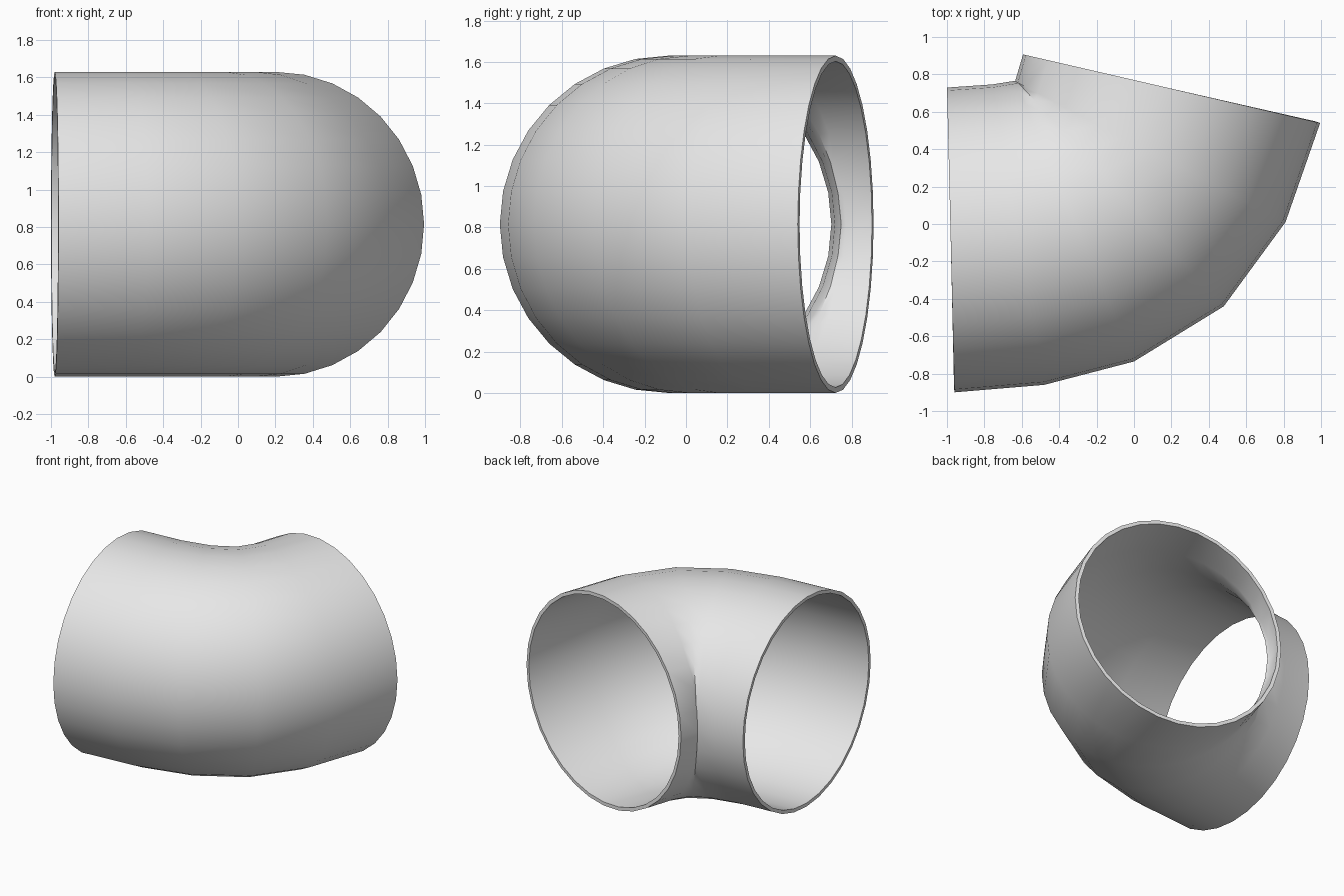
import bpy, bmesh, math
from mathutils import Vector

cube = bpy.data.objects.get("Cube")
if cube:
    bpy.data.objects.remove(cube, do_unlink=True)

RADIUS, WALL, SIDES = 0.815, 0.027, 32

# Outer edge of the bend (x, y) and the heading of each ring in degrees
rings = [(-0.96, -0.90, 1.4), (-0.48, -0.86, 9.8), (0.0, -0.735, 23),
         (0.48, -0.44, 42.6), (0.81, 0.01, 62.5), (0.995, 0.54, 77)]

mat = bpy.data.materials.new("plain_grey")
mat.use_nodes = True
grey = (0.8, 0.8, 0.8, 1)
mat.diffuse_color = grey
mat.node_tree.nodes["Principled BSDF"].inputs["Base Color"].default_value = grey

# Sweep circular rings along the bend
bm = bmesh.new()
loops = []
for x, y, heading in rings:
    a = math.radians(heading)
    inward = Vector((-math.sin(a), math.cos(a), 0))
    center = Vector((x, y, RADIUS)) + inward * RADIUS
    loop = []
    for i in range(SIDES):
        t = math.tau * i / SIDES
        offset = inward * math.cos(t) + Vector((0, 0, math.sin(t)))
        loop.append(bm.verts.new(center + offset * RADIUS))
    loops.append(loop)
for a, b in zip(loops, loops[1:]):
    for i in range(SIDES):
        j = (i + 1) % SIDES
        bm.faces.new((a[i], a[j], b[j], b[i]))

# Face the shell outward, judged on the outer side of the bend
bm.normal_update()
outer = min(bm.faces, key=lambda f: f.calc_center_median().y)
if outer.normal.y > 0:
    bmesh.ops.reverse_faces(bm, faces=bm.faces[:])
mesh = bpy.data.meshes.new("pipe_elbow")
bm.to_mesh(mesh)
bm.free()
mesh.materials.append(mat)
pipe = bpy.data.objects.new("pipe_elbow", mesh)
bpy.context.collection.objects.link(pipe)

# Wall thickness, with smooth sides and crisp rims
shell = pipe.modifiers.new("wall", 'SOLIDIFY')
shell.thickness = WALL
shell.offset = -1
bpy.context.view_layer.objects.active = pipe
pipe.select_set(True)
bpy.ops.object.modifier_apply(modifier=shell.name)
bpy.ops.object.shade_smooth_by_angle(angle=math.radians(40))
